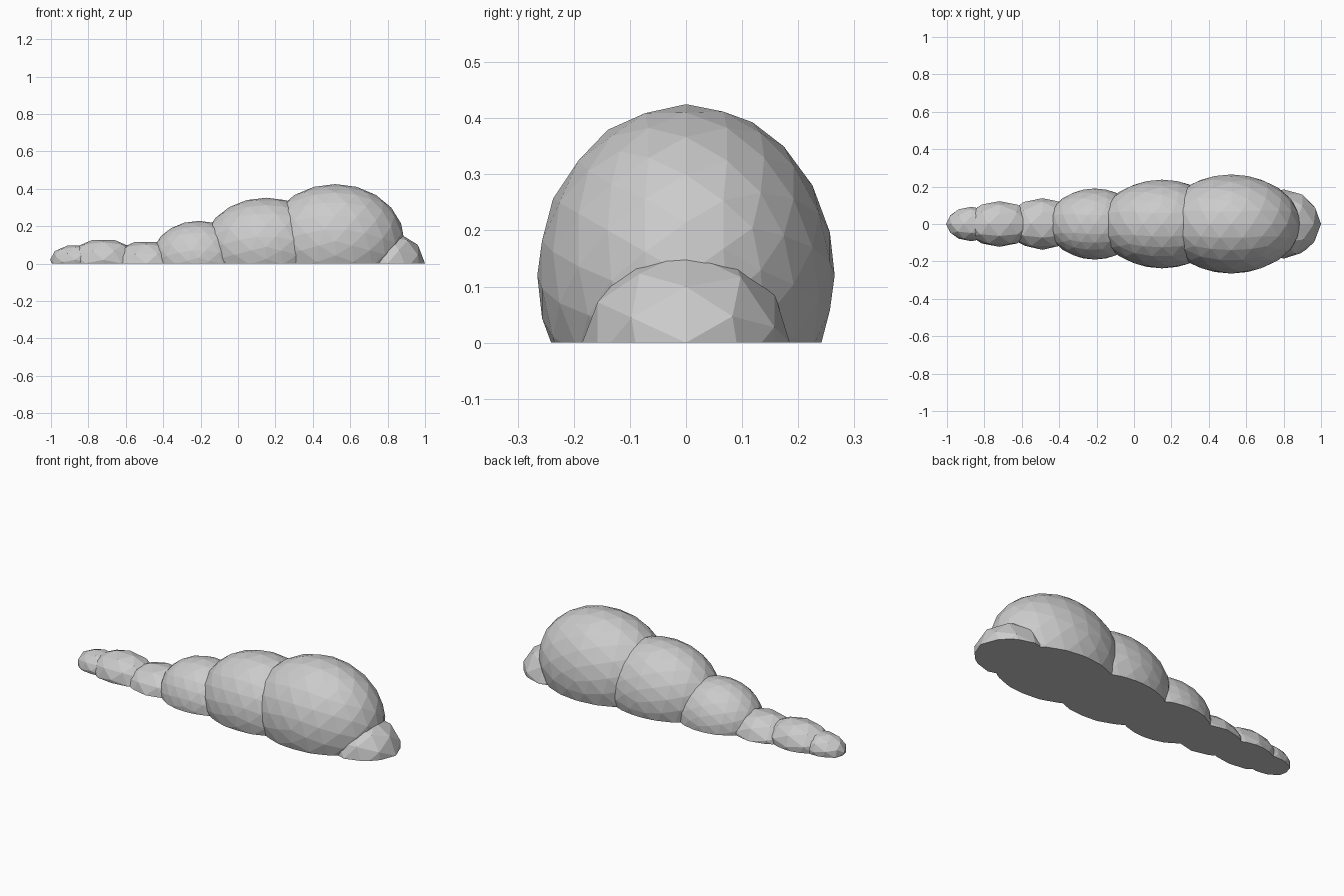
import bpy, bmesh
from mathutils import Matrix

if "Cube" in bpy.data.objects:
    bpy.data.objects.remove(bpy.data.objects["Cube"])

grey = bpy.data.materials.new("light_grey")
grey.diffuse_color = (0.6, 0.6, 0.6, 1)
grey.use_nodes = True
grey.node_tree.nodes["Principled BSDF"].inputs["Base Color"].default_value = grey.diffuse_color

# Icosphere pole lies along y
TURN = Matrix(((0, 1, 0), (0, 0, 1), (1, 0, 0))).to_4x4()


def puff(name, x, z, radii, detail):
    """Faceted ellipsoid lobe, cut flat and capped at the ground."""
    bm = bmesh.new()
    bmesh.ops.create_icosphere(bm, subdivisions=detail, radius=1)
    mat = Matrix.Translation((x, 0, z)) @ Matrix.Diagonal((*radii, 1)) @ TURN
    bmesh.ops.transform(bm, matrix=mat, verts=bm.verts)
    cut = bmesh.ops.bisect_plane(
        bm, geom=bm.verts[:] + bm.edges[:] + bm.faces[:], dist=1e-5,
        plane_co=(0, 0, 0), plane_no=(0, 0, -1), clear_outer=True)
    rim = [e for e in bm.edges if e.is_boundary]
    bmesh.ops.contextual_create(bm, geom=rim)
    bmesh.ops.recalc_face_normals(bm, faces=bm.faces)
    mesh = bpy.data.meshes.new(name)
    bm.to_mesh(mesh)
    bm.free()
    mesh.materials.append(grey)
    obj = bpy.data.objects.new(name, mesh)
    bpy.context.collection.objects.link(obj)


# Lobes from the thick end to the thin tail
puff("end_puff", 0.80, 0.0, (0.20, 0.185, 0.17), 2)
puff("largest_puff", 0.52, 0.12, (0.37, 0.265, 0.305), 3)
puff("middle_puff", 0.15, 0.09, (0.335, 0.237, 0.262), 3)
puff("small_puff", -0.21, 0.03, (0.25, 0.19, 0.198), 3)
puff("neck_puff", -0.49, 0.0, (0.20, 0.138, 0.122), 2)
puff("tail_puff", -0.72, 0.02, (0.19, 0.122, 0.112), 2)
puff("tail_tip_puff", -0.87, 0.02, (0.135, 0.092, 0.08), 2)
